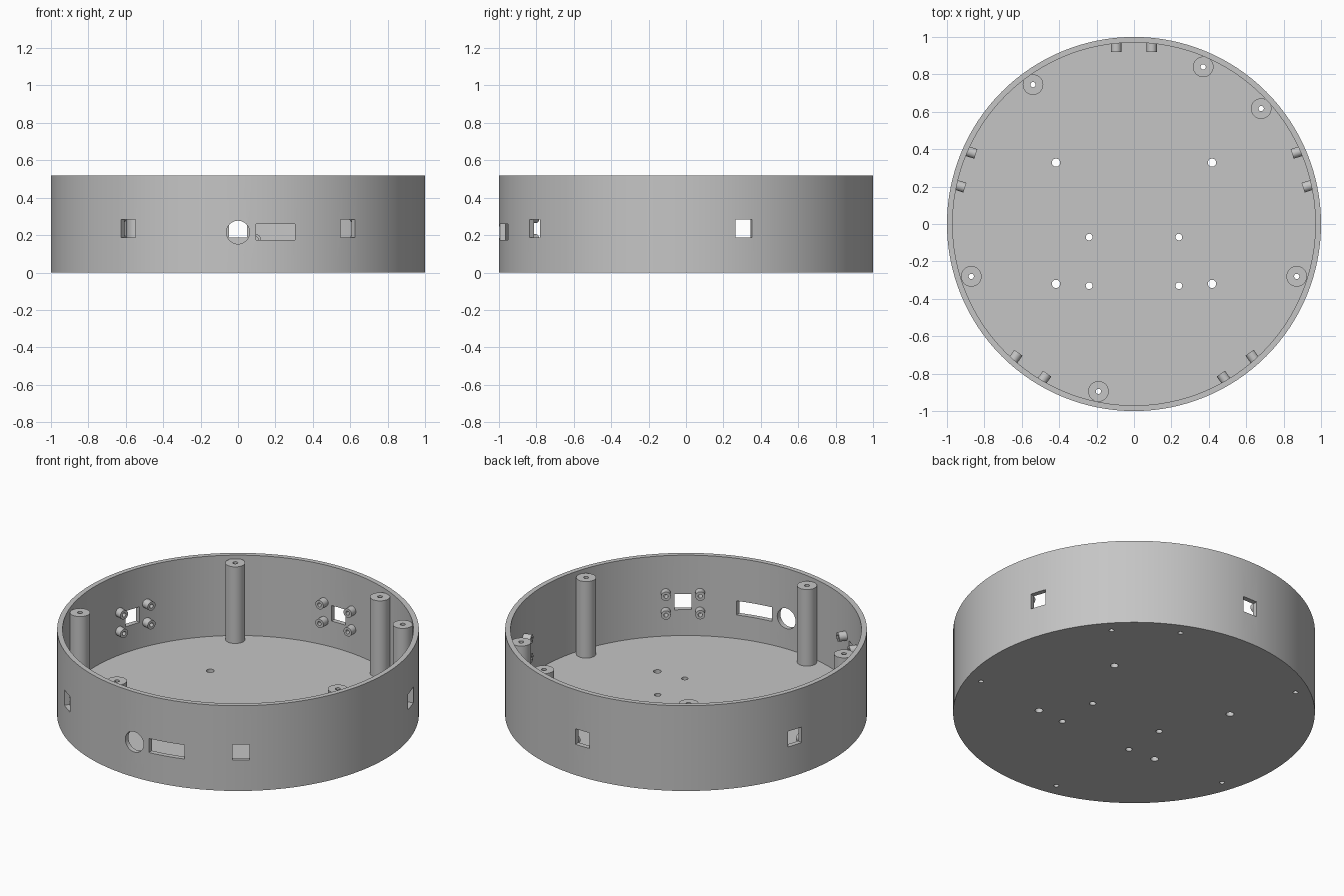
import bpy, bmesh
from math import pi, radians
from mathutils import Matrix, Vector

if "Cube" in bpy.data.objects:
    bpy.data.objects.remove(bpy.data.objects["Cube"])

HEIGHT, INNER, FLOOR = 0.52, 0.97, 0.03
WINDOW_Z = 0.235
SCREW_HOLE = 0.014

grey = bpy.data.materials.new("plain grey")
grey.use_nodes = True
grey.diffuse_color = (0.56, 0.56, 0.56, 1)
grey.node_tree.nodes["Principled BSDF"].inputs["Base Color"].default_value = grey.diffuse_color


def finish(bm, name):
    """Turn a bmesh into a named grey object."""
    mesh = bpy.data.meshes.new(name)
    bm.to_mesh(mesh)
    bm.free()
    mesh.materials.append(grey)
    obj = bpy.data.objects.new(name, mesh)
    bpy.context.collection.objects.link(obj)
    return obj


def smooth(obj):
    bpy.ops.object.select_all(action='DESELECT')
    obj.select_set(True)
    bpy.context.view_layer.objects.active = obj
    bpy.ops.object.shade_smooth_by_angle(angle=radians(30))


def lathe(profile, name, steps, closed, matrix=Matrix()):
    """Revolve (radius, height) points about z, then place the result."""
    bm = bmesh.new()
    verts = [bm.verts.new((r, 0, z)) for r, z in profile]
    pairs = list(zip(verts, verts[1:]))
    if closed:
        pairs.append((verts[-1], verts[0]))
    edges = [bm.edges.new(p) for p in pairs]
    bmesh.ops.spin(bm, geom=verts + edges, cent=(0, 0, 0), axis=(0, 0, 1),
                   angle=2 * pi, steps=steps)
    bmesh.ops.remove_doubles(bm, verts=bm.verts, dist=0.0001)
    bmesh.ops.dissolve_limit(bm, angle_limit=0.005, verts=bm.verts, edges=bm.edges)
    bmesh.ops.recalc_face_normals(bm, faces=bm.faces)
    bm.transform(matrix)
    return finish(bm, name)


def tube(name, outer, hole, low, high, matrix):
    profile = [(outer, low), (outer, high), (hole, high), (hole, low)]
    obj = lathe(profile, name, 32, True, matrix)
    smooth(obj)


def cut_box(bm, matrix, size):
    bmesh.ops.create_cube(bm, size=1, matrix=matrix @ Matrix.Diagonal((*size, 1)))


def cut_round(bm, matrix, radius, depth, segments=32):
    bmesh.ops.create_cone(bm, cap_ends=True, segments=segments, radius1=radius,
                          radius2=radius, depth=depth, matrix=matrix)


# Round open tray
tray = lathe([(0, 0), (1, 0), (1, HEIGHT), (INNER, HEIGHT), (INNER, FLOOR), (0, FLOOR)],
             "round_tray", 128, False)

posts = [(0.37, 0.84), (0.68, 0.617), (-0.54, 0.745),
         (-0.87, -0.28), (0.87, -0.28), (-0.19, -0.895)]
window_angles = [radians(18 + 72 * i) for i in range(5)]

# Openings: wall windows, round port, slot, floor holes
cuts = bmesh.new()
for a in window_angles:
    place = Matrix.Rotation(a, 4, 'Z') @ Matrix.Translation((0.985, 0, WINDOW_Z))
    cut_box(cuts, place, (0.12, 0.095, 0.095))
cut_round(cuts, Matrix.Translation((0, -0.985, 0.215)) @ Matrix.Rotation(pi / 2, 4, 'X'),
          0.062, 0.12, 48)
cut_box(cuts, Matrix.Translation((0.2, -0.96, 0.217)), (0.21, 0.16, 0.086))
floor_holes = [(x, y, SCREW_HOLE) for x, y in posts]
for s in (-1, 1):
    floor_holes += [(s * 0.417, y, 0.022) for y in (0.328, -0.32)]
    floor_holes += [(s * 0.24, y, 0.018) for y in (-0.07, -0.33)]
for x, y, r in floor_holes:
    cut_round(cuts, Matrix.Translation((x, y, FLOOR / 2)), r, 0.1)
cutter = finish(cuts, "opening_cutter")
cutter.hide_render = True

mod = tray.modifiers.new("openings", 'BOOLEAN')
mod.operation = 'DIFFERENCE'
mod.solver = 'EXACT'
mod.object = cutter
bpy.context.view_layer.update()
evaluated = tray.evaluated_get(bpy.context.evaluated_depsgraph_get())
cut_mesh = bpy.data.meshes.new_from_object(evaluated)
tray.modifiers.clear()
tray.data = cut_mesh
bpy.data.objects.remove(cutter)
smooth(tray)

# Tall lid screw posts
for i, (x, y) in enumerate(posts):
    tube(f"screw_post_{i + 1}", 0.055, SCREW_HOLE, FLOOR - 0.002, 0.497,
         Matrix.Translation((x, y, 0)))

# Four small mounting bosses around each window
for i, a in enumerate(window_angles):
    for j, (side, up) in enumerate([(-1, -1), (1, -1), (-1, 1), (1, 1)]):
        place = (Matrix.Rotation(a, 4, 'Z')
                 @ Matrix.Translation((0, side * 0.095, WINDOW_Z + up * 0.057))
                 @ Matrix.Rotation(-pi / 2, 4, 'Y'))
        tube(f"window_{i + 1}_boss_{j + 1}", 0.027, 0.012, -0.975, -0.92, place)
